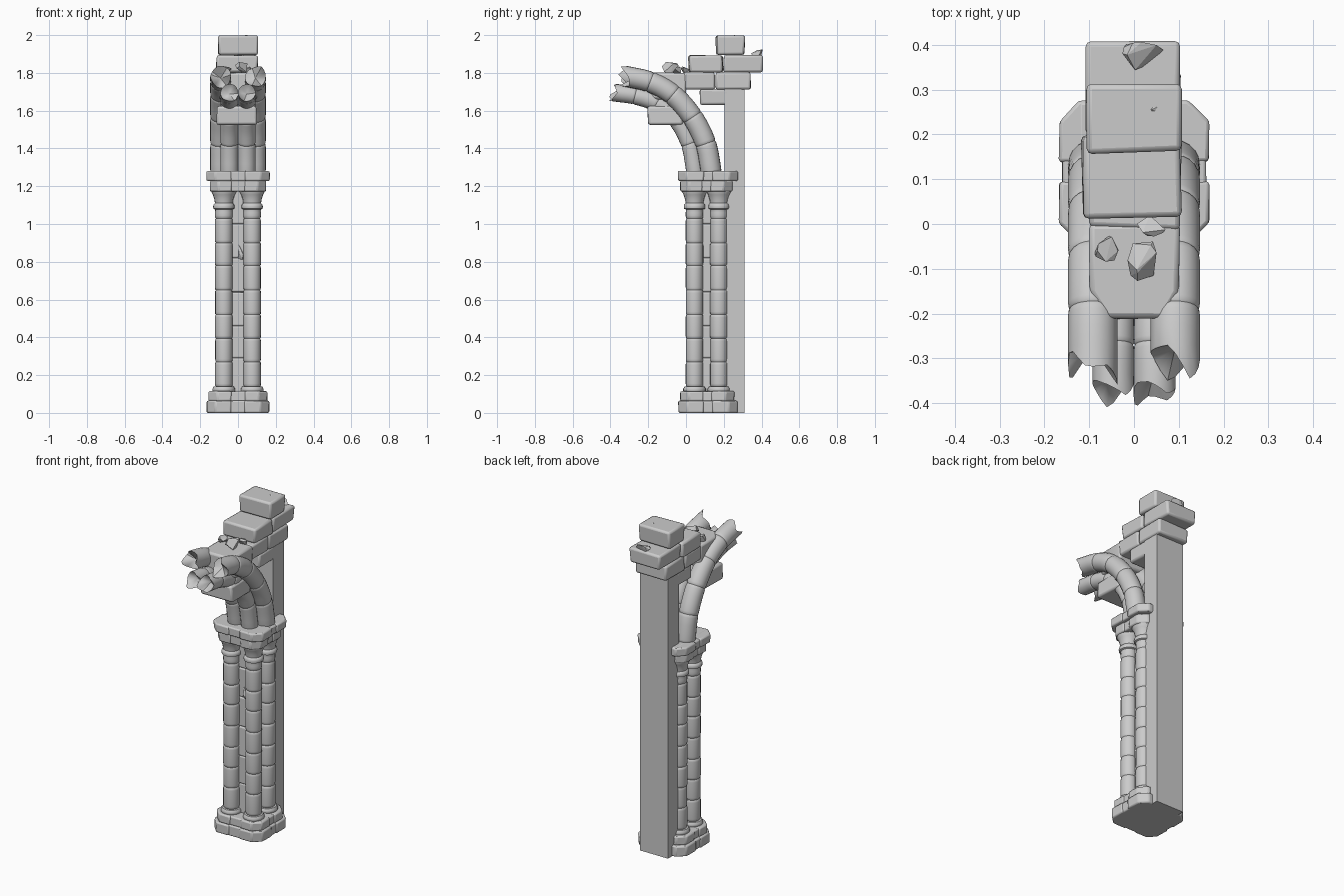
import bpy, bmesh, math, random
from mathutils import Vector

if "Cube" in bpy.data.objects:
    bpy.data.objects.remove(bpy.data.objects["Cube"])

random.seed(4)


def finish(name, bm, bevel=0, smooth=True, segs=2):
    bmesh.ops.recalc_face_normals(bm, faces=bm.faces)
    me = bpy.data.meshes.new(name)
    bm.to_mesh(me)
    bm.free()
    ob = bpy.data.objects.new(name, me)
    bpy.context.collection.objects.link(ob)
    if bevel:
        m = ob.modifiers.new("worn_edges", 'BEVEL')
        m.width, m.segments, m.limit_method = bevel, segs, 'ANGLE'
    if smooth:
        bpy.ops.object.select_all(action='DESELECT')
        ob.select_set(True)
        bpy.context.view_layer.objects.active = ob
        bpy.ops.object.shade_smooth_by_angle(angle=math.radians(40))
    return ob


def prism(name, pts, z0, z1, bevel=0.008, jit=0.0):
    """Vertical prism from an outline, corners slightly uneven."""
    bm = bmesh.new()
    r = lambda: random.uniform(-jit, jit)
    lo = [bm.verts.new((x + r(), y + r(), z0)) for x, y in pts]
    hi = [bm.verts.new((x + r(), y + r(), z1 + r() * .5)) for x, y in pts]
    bm.faces.new(lo)
    bm.faces.new(hi)
    n = len(pts)
    for i in range(n):
        j = (i + 1) % n
        bm.faces.new((lo[i], lo[j], hi[j], hi[i]))
    return finish(name, bm, bevel)


def stone(name, x0, x1, y0, y1, z0, z1, bevel=0.012, jit=0.005):
    return prism(name, [(x0, y0), (x1, y0), (x1, y1), (x0, y1)], z0, z1, bevel, jit)


def slab(name, hx, y0, y1, z0, z1, c=0.045):
    """Chamfered course made of a middle stone and four corner stones."""
    m = (y0 + y1) / 2
    stone(name + "_middle", -hx + c, hx - c, y0 + .006, y1 - .002, z0, z1, .007, .002)
    stone(name + "_cross", -hx + .006, hx - .006, y0 + c, y1 - c, z0, z1 - .002, .007, .002)
    for s in (-1, 1):
        for a, b in ((y0, -1), (y1, 1)):
            pts = [(s * .035, a), (s * (hx - c), a), (s * hx, a - b * c),
                   (s * hx, m + b * .022), (s * .035, m + b * .022)]
            prism(name + "_corner", pts, z0, z1, .008, .002)


def lathe(name, x, y, prof, n=20):
    bm = bmesh.new()
    rings = [[bm.verts.new((x + r * math.cos(2 * math.pi * k / n),
                            y + r * math.sin(2 * math.pi * k / n), z)) for k in range(n)]
             for r, z in prof]
    for a, b in zip(rings, rings[1:]):
        for k in range(n):
            bm.faces.new((a[k], a[(k + 1) % n], b[(k + 1) % n], b[k]))
    bm.faces.new(rings[0])
    bm.faces.new(rings[-1])
    return finish(name, bm)


def arch_rib(name, x, path, rad, n=20):
    """Curved rib in the yz plane; a joint at each path point, broken far end."""
    P = [Vector((x, y, z)) for y, z in path]
    P = [2 * P[0] - P[1]] + P + [2 * P[-1] - P[-2]]
    samples = []
    last = len(P) - 4
    for i in range(last + 1):
        a, b, c, d = P[i:i + 4]
        for t in (0, .03, .1, .35, .65, .9, .97):
            pos = .5 * (2 * b + (c - a) * t + (2 * a - 5 * b + 4 * c - d) * t * t
                        + (3 * b - a - 3 * c + d) * t ** 3)
            tan = .5 * ((c - a) + 2 * (2 * a - 5 * b + 4 * c - d) * t
                        + 3 * (3 * b - a - 3 * c + d) * t * t)
            if i == last and t > .7:
                continue
            k = .93 if t == 0 else .98 if t in (.03, .97) else 1
            samples.append((pos, tan.normalized(), rad * k))
    bm = bmesh.new()
    X = Vector((1, 0, 0))

    def ring(pos, tan, r, off):
        up = X.cross(tan).normalized()
        return [bm.verts.new(pos + tan * off[k] + r * (X * math.cos(2 * math.pi * k / n)
                             + up * math.sin(2 * math.pi * k / n))) for k in range(n)]
    rings = [ring(p, t, r, [0] * n) for p, t, r in samples]
    p, t = P[-2], (P[-2] - P[-3]).normalized()
    keys = [random.uniform(-.045, .035) for _ in range(7)]
    jag = []
    for k in range(n):
        f = k / n * 7
        i = int(f)
        jag.append(keys[i] * (1 - f + i) + keys[(i + 1) % 7] * (f - i))
    rings.append(ring(p, t, rad, jag))
    for a, b in zip(rings, rings[1:]):
        for k in range(n):
            bm.faces.new((a[k], a[(k + 1) % n], b[(k + 1) % n], b[k]))
    bm.faces.new(rings[0])
    # hollowed break
    tip = bm.verts.new(p - t * .05)
    for k in range(n):
        bm.faces.new((rings[-1][k], rings[-1][(k + 1) % n], tip))
    return finish(name, bm)


def chip(name, loc, size):
    bm = bmesh.new()
    for _ in range(11):
        v = Vector([random.gauss(0, 1) for _ in range(3)]).normalized()
        bm.verts.new([loc[i] + v[i] * size[i] for i in range(3)])
    res = bmesh.ops.convex_hull(bm, input=bm.verts)
    bmesh.ops.delete(bm, geom=[g for g in res["geom_interior"] if isinstance(g, bmesh.types.BMVert)],
                     context='VERTS')
    return finish(name, bm, smooth=False)


# plain back pier
stone("back_pier", -.095, .095, .205, .31, 0, 1.74, 0, 0)

# base and capital courses
slab("plinth", .165, -.04, .272, 0, .064)
slab("upper_plinth", .155, -.03, .255, .062, .115)
slab("lower_abacus", .148, -.03, .245, 1.172, 1.23)
slab("upper_abacus", .167, -.042, .275, 1.228, 1.28)

# stone core between the columns
zs = [.11, .29, .46, .64, .82, 1.0, 1.18]
for z0, z1 in zip(zs, zs[1:]):
    stone("core_stone", -.07, .07, .055, .215, z0, z1, .008, .004)

# four drum columns with base rings and flared capitals
drums = [.14, .27, .395, .52, .65, .78, .90, 1.03, 1.075]
for sx in (-1, 1):
    for y in (.045, .175):
        prof = [(.055, .11), (.060, .116), (.060, .128), (.053, .139)]
        for a, b in zip(drums, drums[1:]):
            r = random.uniform(.045, .048)
            prof += [(.042, a), (r - .001, a + .005), (r, a + .015),
                     (r, b - .015), (r - .001, b - .005)]
        prof += [(.046, 1.077), (.055, 1.081), (.057, 1.092), (.054, 1.104), (.047, 1.11),
                 (.050, 1.13), (.058, 1.155), (.067, 1.172), (.067, 1.18)]
        lathe("column", sx * .075, y, prof)

# broken arch ribs: outer pair and lower inner pair
outer = [(.135, 1.27), (.105, 1.425), (.035, 1.565), (-.07, 1.685), (-.19, 1.752), (-.325, 1.783)]
inner = [(.05, 1.27), (.02, 1.425), (-.05, 1.555), (-.155, 1.64), (-.27, 1.68), (-.375, 1.695)]
for s in (-1, 1):
    arch_rib("outer_rib", s * .092, outer, .055)
    arch_rib("inner_rib", s * .046, inner, .047)

# masonry over and under the arch: x0, x1, y0, y1, z0, z1
for b in [(-.11, .10, -.20, -.02, 1.525, 1.625),
          (-.095, .095, .07, .225, 1.63, 1.715),
          (-.10, .10, -.01, .152, 1.712, 1.803),
          (-.105, .10, .155, .34, 1.712, 1.803),
          (-.115, .105, .015, .195, 1.803, 1.893),
          (-.105, .10, .20, .41, 1.803, 1.893),
          (-.105, .105, .16, .31, 1.895, 1.997)]:
    stone("masonry_block", *b)
prism("arch_top_block", [(-.06, -.21), (.065, -.21), (.098, -.15), (.1, 0), (-.1, 0), (-.1, -.15)],
      1.66, 1.80, .012, .003)

# loose rubble
for loc, size in [((-.062, -.055, 1.815), (.028, .036, .03)),
                  ((.022, -.08, 1.825), (.04, .052, .04)),
                  ((.04, -.004, 1.82), (.034, .024, .03)),
                  ((.022, .38, 1.905), (.048, .04, .025)),
                  ((.046, .253, 1.995), (.01, .01, .008)),
                  ((.015, .06, .85), (.022, .02, .05))]:
    chip("rubble_chip", loc, size)
